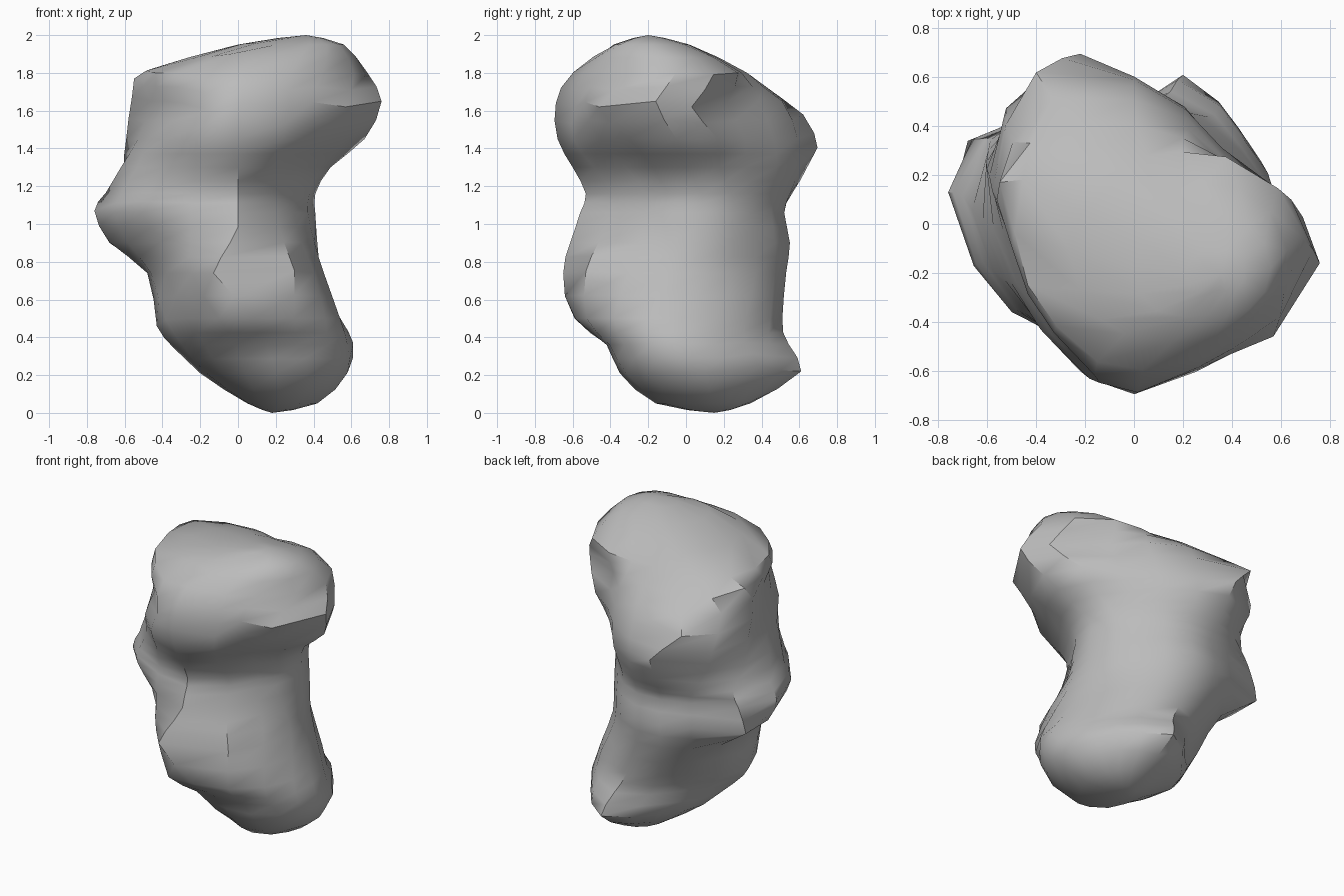
import bpy, bmesh, math
from mathutils import Vector

if "Cube" in bpy.data.objects:
    bpy.data.objects.remove(bpy.data.objects["Cube"])

# Horizontal slices of the boulder: height, centre x, centre y,
# then radii towards E, NE, N, NW, W, SW, S, SE
SLICES = [
    (0.05, 0.22, 0.14, .20, .20, .20, .18, .17, .20, .30, .24),
    (0.21, 0.20, 0.10, .38, .35, .44, .38, .40, .40, .45, .44),
    (0.36, 0.15, 0.00, .46, .42, .52, .43, .49, .46, .42, .46),
    (0.50, 0.08, 0.00, .46, .45, .51, .45, .50, .50, .58, .54),
    (0.74, 0.00, 0.10, .43, .38, .43, .47, .48, .54, .74, .57),
    (0.90, 0.00, 0.10, .42, .37, .45, .52, .68, .58, .71, .48),
    (1.06, 0.00, 0.10, .41, .36, .42, .50, .76, .63, .66, .42),
    (1.16, 0.00, 0.10, .41, .36, .45, .55, .70, .62, .63, .43),
    (1.30, 0.00, 0.00, .49, .45, .60, .67, .62, .55, .60, .45),
    (1.45, 0.00, -.05, .67, .51, .64, .74, .53, .54, .63, .57),
    (1.65, 0.00, -.16, .76, .54, .67, .70, .46, .42, .53, .54),
    (1.80, 0.05, -.05, .63, .46, .33, .50, .53, .52, .56, .56),
    (1.95, 0.30, -.18, .26, .24, .19, .25, .30, .26, .19, .24),
]
BOTTOM, TOP = Vector((0.18, 0.15, 0.0)), Vector((0.36, -0.20, 2.0))
N = 16

# Corners and knobs that stand out of the rounded body
KNOBS = [
    (-.20, .69, 1.40), (-.40, .62, 1.58), (-.55, .17, 1.77), (-.68, .34, .90),
    (-.76, .13, 1.07), (-.50, -.36, 1.12), (.69, .03, 1.62), (.67, -.39, 1.60),
    (.57, -.46, 1.62), (.27, -.59, 1.62), (-.14, -.65, 1.60), (-.04, -.45, 1.90),
    (.20, .61, .22), (.43, .39, .25), (.61, -.05, .37), (-.43, -.05, .46),
    (.30, -.53, .75), (-.13, -.65, .74), (-.10, -.59, .50), (.37, -.13, 1.06),
]


def ring_points(s):
    """Double the eight radii to sixteen with a closed smooth curve."""
    z, cx, cy, *r = s
    pts = []
    for i in range(8):
        mid = (9 * (r[i] + r[(i + 1) % 8]) - r[i - 1] - r[(i + 2) % 8]) / 16
        for k, rad in enumerate((r[i], mid)):
            a = (2 * i + k) * math.pi / 8
            pts.append(Vector((cx + rad * math.cos(a), cy + rad * math.sin(a), z)))
    return pts


# Slices with a rounded in-between ring added at each step
base = [[BOTTOM] * N] + [ring_points(s) for s in SLICES] + [[TOP] * N]
last = len(base) - 1
loops = []
for k in range(last):
    a, b, c, d = base[max(k - 1, 0)], base[k], base[k + 1], base[min(k + 2, last)]
    if k > 0:
        loops.append(b)
    loops.append([(9 * (b[i] + c[i]) - a[i] - d[i]) / 16 for i in range(N)])

# Boulder body: rings bridged together and closed at both ends
bm = bmesh.new()
rings = [[bm.verts.new(p) for p in loop] for loop in loops]
low, high = bm.verts.new(BOTTOM), bm.verts.new(TOP)
for i in range(N):
    j = (i + 1) % N
    for a, b in zip(rings, rings[1:]):
        bm.faces.new((a[i], a[j], b[j], b[i]))
    bm.faces.new((low, rings[0][j], rings[0][i]))
    bm.faces.new((high, rings[-1][i], rings[-1][j]))

# Pull the surface out to each knob with a soft falloff
for knob in map(Vector, KNOBS):
    near = min(bm.verts, key=lambda v: (v.co - knob).length)
    start = near.co.copy()
    for v in bm.verts:
        w = max(0.0, 1 - (v.co - start).length / 0.24)
        v.co += (knob - start) * w

bmesh.ops.recalc_face_normals(bm, faces=bm.faces)
mesh = bpy.data.meshes.new("boulder")
bm.to_mesh(mesh)
bm.free()

boulder = bpy.data.objects.new("boulder", mesh)
bpy.context.collection.objects.link(boulder)

# Plain stone colour
stone = bpy.data.materials.new("stone_grey")
stone.diffuse_color = (0.5, 0.5, 0.5, 1)
stone.use_nodes = True
stone.node_tree.nodes["Principled BSDF"].inputs["Base Color"].default_value = stone.diffuse_color
mesh.materials.append(stone)

# Smooth faces with crisp ridges
bpy.context.view_layer.objects.active = boulder
boulder.select_set(True)
bpy.ops.object.shade_smooth_by_angle(angle=math.radians(40))
